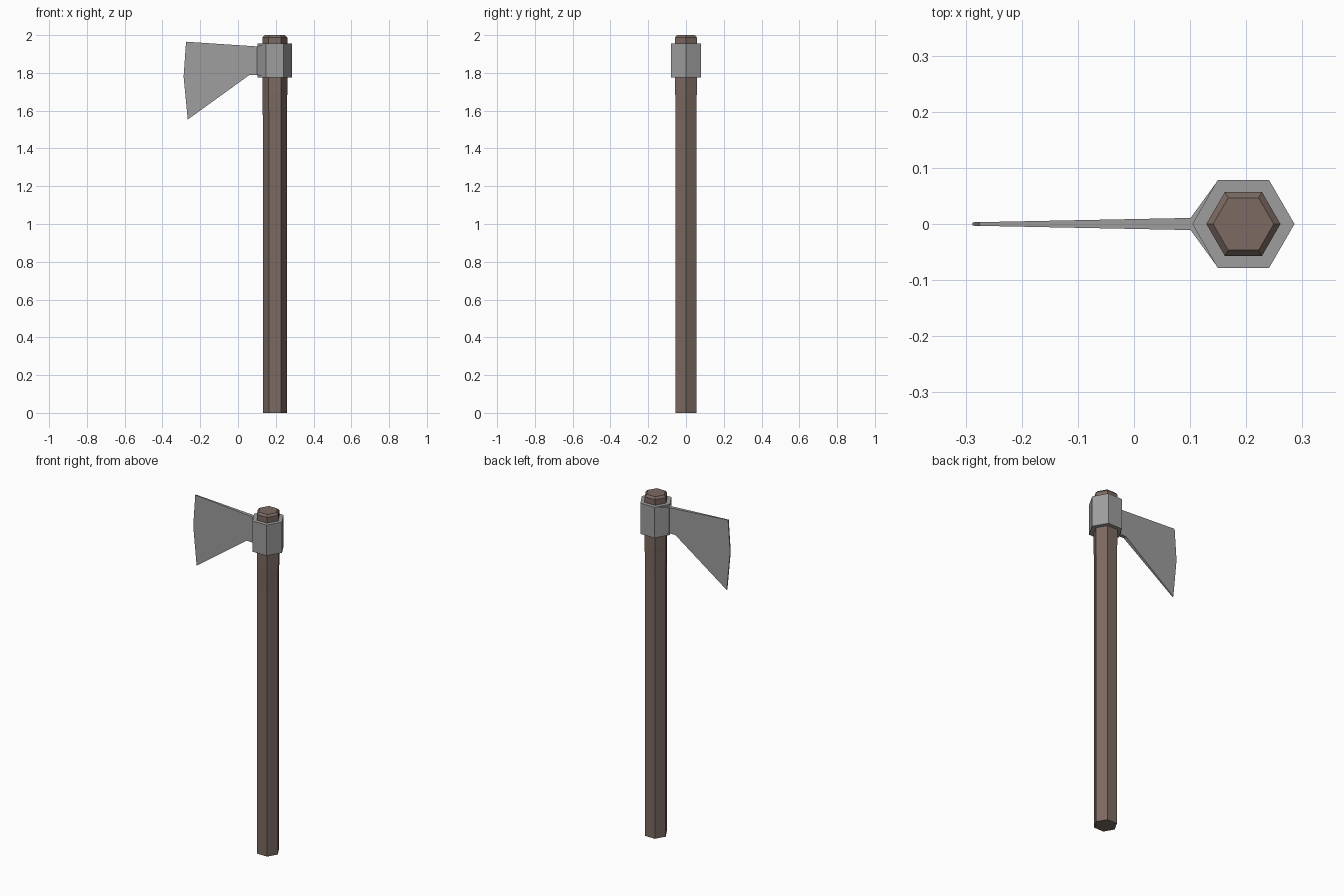
import bpy, bmesh, math

cube = bpy.data.objects.get("Cube")
if cube:
    bpy.data.objects.remove(cube)

AXIS_X = 0.195  # centre line of the handle


def material(name, color):
    m = bpy.data.materials.new(name)
    m.use_nodes = True
    m.diffuse_color = color
    bsdf = m.node_tree.nodes["Principled BSDF"]
    bsdf.inputs["Base Color"].default_value = color
    bsdf.inputs["Roughness"].default_value = 0.8
    return m


def loft(name, rings, mat):
    """Skin a closed flat-shaded solid through rings of equal length."""
    bm = bmesh.new()
    loops = [[bm.verts.new(p) for p in ring] for ring in rings]
    n = len(loops[0])
    for a, b in zip(loops, loops[1:]):
        for i in range(n):
            j = (i + 1) % n
            bm.faces.new((a[i], a[j], b[j], b[i]))
    bm.faces.new(loops[0][::-1])
    bm.faces.new(loops[-1])
    bmesh.ops.recalc_face_normals(bm, faces=bm.faces[:])
    mesh = bpy.data.meshes.new(name)
    bm.to_mesh(mesh)
    bm.free()
    mesh.materials.append(mat)
    obj = bpy.data.objects.new(name, mesh)
    bpy.context.collection.objects.link(obj)
    return obj


def hexagon(radius, z):
    return [(AXIS_X + radius * math.cos(math.radians(60 * i)),
             radius * math.sin(math.radians(60 * i)), z) for i in range(6)]


wood = material("brown wood", (0.2, 0.143, 0.12, 1))
steel = material("grey steel", (0.34, 0.34, 0.34, 1))

# Hexagonal handle, slightly swollen at the head, with a chamfered top
handle_profile = [(0.0635, 0), (0.0635, 1.55), (0.066, 1.7), (0.066, 1.988), (0.054, 2)]
loft("handle", [hexagon(r, z) for r, z in handle_profile], wood)

# Steel collar around the handle
loft("collar", [hexagon(0.091, z) for z in (1.775, 1.955)], steel)

# Blade: flared outline, tapering in thickness toward the cutting edge
outline = [(0.102, 1.94), (-0.275, 1.965), (-0.288, 1.78),
           (-0.266, 1.553), (0.062, 1.79), (0.102, 1.79)]


def blade_side(sign):
    return [(x, sign * (0.0088 + 0.02 * x), z) for x, z in outline]


loft("blade", [blade_side(-1), blade_side(1)], steel)


# Socket wedge joining the blade root to the collar
def socket_section(x, half, low, high):
    return [(x, -half, low), (x, half, low), (x, half, high), (x, -half, high)]


loft("blade_socket", [socket_section(0.15, 0.0785, 1.776, 1.954),
                      socket_section(0.101, 0.011, 1.79, 1.94)], steel)
